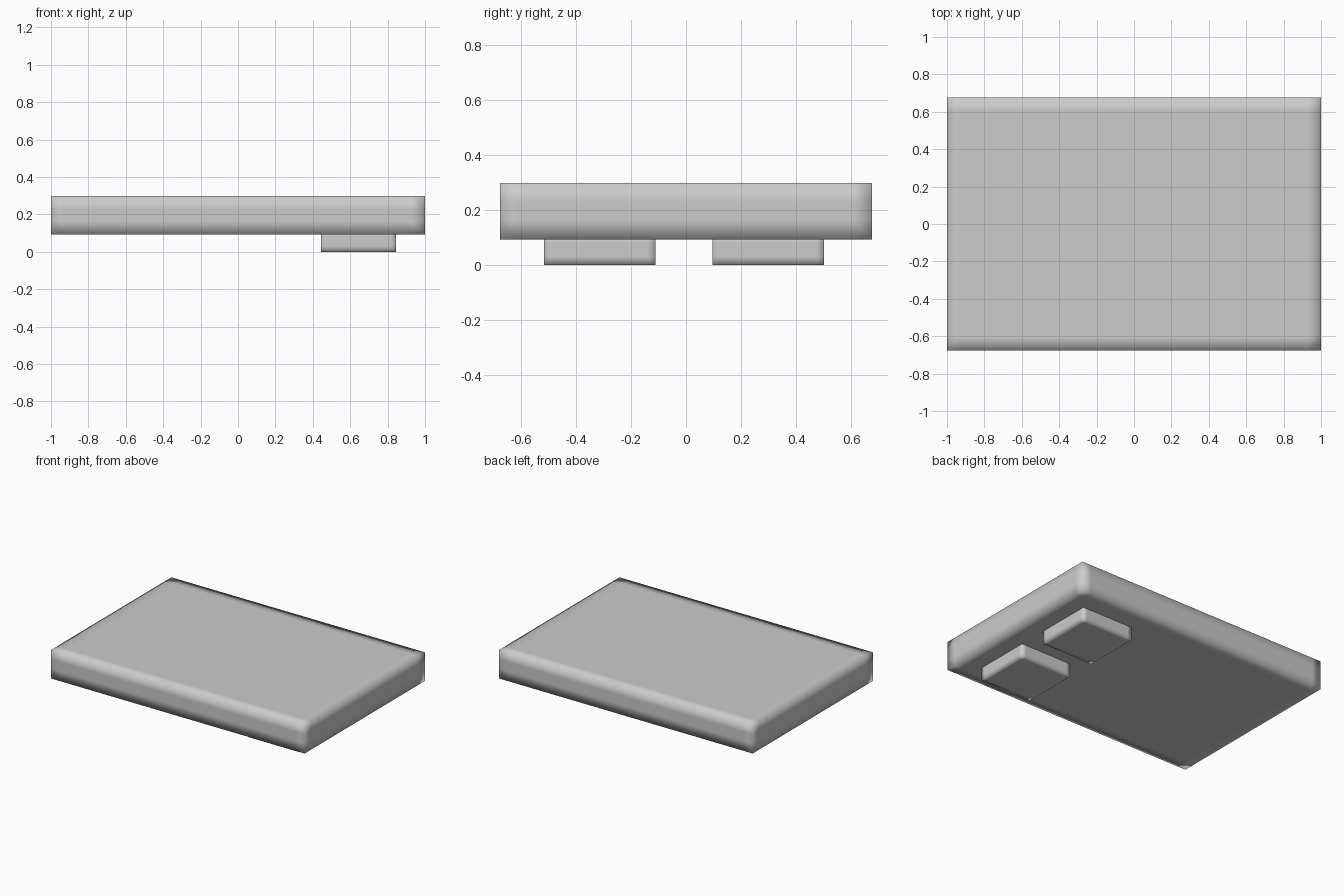
import bpy, bmesh
from mathutils import Vector

if "Cube" in bpy.data.objects:
    bpy.data.objects.remove(bpy.data.objects["Cube"])


def smooth_box(name, lo, hi, inset):
    """Square-cornered box with support loops, smooth shaded."""
    lo, hi = Vector(lo), Vector(hi)
    bm = bmesh.new()
    bmesh.ops.create_cube(bm, size=1)
    for v in bm.verts:
        v.co = Vector(((lo[i] + hi[i]) / 2 + v.co[i] * (hi[i] - lo[i])) for i in range(3))
    # support loops near both ends of every axis
    for axis in range(3):
        normal = Vector((0, 0, 0))
        normal[axis] = 1
        for pos in (lo[axis] + inset, hi[axis] - inset):
            bmesh.ops.bisect_plane(bm, geom=bm.verts[:] + bm.edges[:] + bm.faces[:],
                                   plane_co=normal * pos, plane_no=normal)
    bmesh.ops.recalc_face_normals(bm, faces=bm.faces)
    for f in bm.faces:
        f.smooth = True
    mesh = bpy.data.meshes.new(name)
    bm.to_mesh(mesh)
    bm.free()
    ob = bpy.data.objects.new(name, mesh)
    bpy.context.collection.objects.link(ob)
    return ob


# main slab
smooth_box("slab", (-1, -0.677, 0.093), (1, 0.677, 0.298), 0.07)

# two pads under the right end
for name, y0 in (("front_pad", -0.516), ("back_pad", 0.097)):
    smooth_box(name, (0.443, y0, 0), (0.846, y0 + 0.405, 0.11), 0.03)
